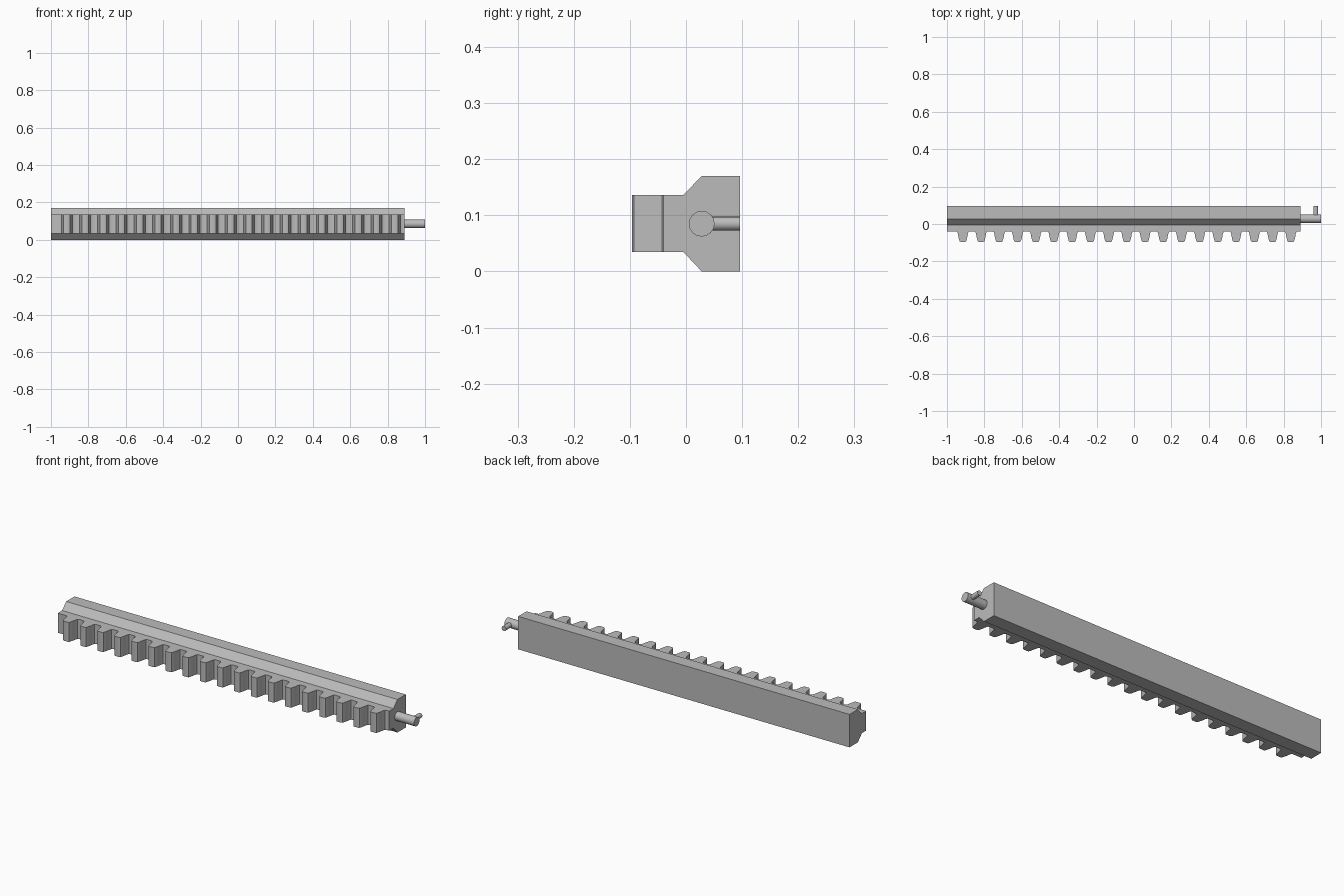
import bpy, bmesh, math
from mathutils import Matrix, Vector

cube = bpy.data.objects.get("Cube")
if cube:
    bpy.data.objects.remove(cube)

steel = bpy.data.materials.new("plain grey")
steel.use_nodes = True
GREY = (0.5, 0.5, 0.5, 1)
steel.diffuse_color = GREY
steel.node_tree.nodes["Principled BSDF"].inputs["Base Color"].default_value = GREY

X0, X1 = -1.0, 0.89            # bar ends
NECK_Y, ROOT_Y = -0.005, -0.04
Z_LOW, Z_HIGH, TOP = 0.035, 0.136, 0.17
MID_Z, ROD_Y = 0.085, 0.028


def finish(bm, name):
    bmesh.ops.remove_doubles(bm, verts=bm.verts, dist=1e-5)
    bmesh.ops.recalc_face_normals(bm, faces=bm.faces)
    mesh = bpy.data.meshes.new(name)
    bm.to_mesh(mesh)
    bm.free()
    mesh.materials.append(steel)
    obj = bpy.data.objects.new(name, mesh)
    bpy.context.collection.objects.link(obj)
    bpy.ops.object.select_all(action='DESELECT')
    obj.select_set(True)
    bpy.context.view_layer.objects.active = obj
    bpy.ops.object.shade_smooth_by_angle(angle=math.radians(35))
    return obj


def open_prism(bm, start, end):
    """Prism between two outlines, left open along the closing edge."""
    a = [bm.verts.new(p) for p in start]
    b = [bm.verts.new(p) for p in end]
    bm.faces.new(a)
    bm.faces.new(b[::-1])
    for i in range(len(a) - 1):
        bm.faces.new((a[i], b[i], b[i + 1], a[i + 1]))


def cylinder(name, start, end, radius, sides):
    start, end = Vector(start), Vector(end)
    axis = end - start
    bm = bmesh.new()
    turn = axis.to_track_quat('Z', 'Y').to_matrix().to_4x4()
    bmesh.ops.create_cone(bm, cap_ends=True, segments=sides, radius1=radius,
                          radius2=radius, depth=axis.length,
                          matrix=Matrix.Translation((start + end) / 2) @ turn)
    return finish(bm, name)


# Backing bar with chamfered shoulders, open where the toothed strip joins
bm = bmesh.new()
section = [(NECK_Y, Z_LOW), (ROD_Y, 0), (0.096, 0),
           (0.096, TOP), (ROD_Y, TOP), (NECK_Y, Z_HIGH)]
open_prism(bm, [(X0, y, z) for y, z in section], [(X1, y, z) for y, z in section])

# Toothed strip: rounded tooth outline repeated along the front
half_tooth = [(0.035, ROOT_Y), (0.030, -0.043), (0.027, -0.051), (0.024, -0.068),
              (0.020, -0.085), (0.017, -0.093), (0.012, -0.096)]
tooth = [(-x, y) for x, y in half_tooth] + half_tooth[::-1]
COUNT, PITCH, FIRST = 19, 0.0974, -0.915
outline = [(X0, NECK_Y), (X0, ROOT_Y)]
for i in range(COUNT):
    outline += [(FIRST + i * PITCH + x, y) for x, y in tooth]
outline += [(X1, ROOT_Y), (X1, NECK_Y)]
open_prism(bm, [(x, y, Z_LOW) for x, y in outline], [(x, y, Z_HIGH) for x, y in outline])
finish(bm, "toothed_bar")

# End rod and its cross pin
cylinder("end_rod", (X1, ROD_Y, MID_Z), (1.0, ROD_Y, MID_Z), 0.023, 16)
cylinder("cross_pin", (0.972, ROD_Y, MID_Z), (0.972, 0.096, MID_Z), 0.0125, 16)
